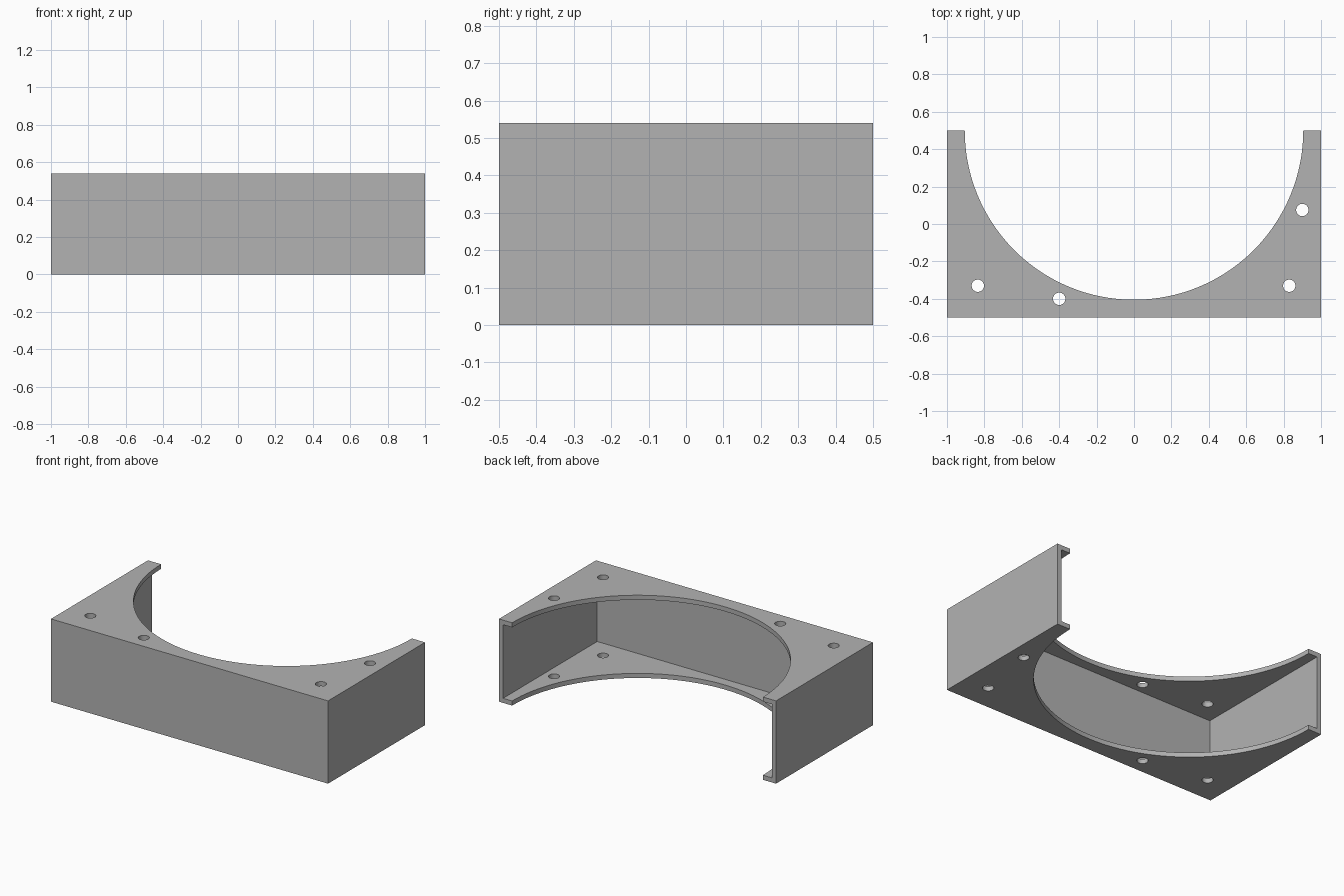
import bpy

if "Cube" in bpy.data.objects:
    bpy.data.objects.remove(bpy.data.objects["Cube"], do_unlink=True)

LENGTH, DEPTH, HEIGHT = 2.0, 1.0, 0.54
WALL = 0.03
ARC_RADIUS = 0.905
HOLE_RADIUS = 0.033
HOLES = [(-0.835, -0.33), (0.83, -0.33), (-0.4, -0.4), (0.9, 0.075)]

grey = bpy.data.materials.new("plain grey")
grey.use_nodes = True
colour = (0.45, 0.45, 0.45, 1)
grey.diffuse_color = colour
grey.node_tree.nodes["Principled BSDF"].inputs["Base Color"].default_value = colour


def box(name, low, high):
    centre = [(a + b) / 2 for a, b in zip(low, high)]
    bpy.ops.mesh.primitive_cube_add(size=1, location=centre)
    obj = bpy.context.object
    obj.name = name
    obj.scale = [b - a for a, b in zip(low, high)]
    bpy.ops.object.transform_apply(location=True, rotation=False, scale=True)
    obj.data.materials.append(grey)
    return obj


def cylinder(name, radius, x, y, sides):
    bpy.ops.mesh.primitive_cylinder_add(
        vertices=sides, radius=radius, depth=HEIGHT * 2, location=(x, y, HEIGHT / 2))
    obj = bpy.context.object
    obj.name = name
    obj.data.materials.append(grey)
    return obj


def cut(target, cutter):
    mod = target.modifiers.new(cutter.name, "BOOLEAN")
    mod.operation = "DIFFERENCE"
    mod.solver = "EXACT"
    mod.object = cutter
    bpy.context.view_layer.objects.active = target
    bpy.ops.object.modifier_apply(modifier=mod.name)
    bpy.data.objects.remove(cutter, do_unlink=True)


# Outer block of the bracket
x, y = LENGTH / 2, DEPTH / 2
bracket = box("channel_bracket", (-x, -y, 0), (x, y, HEIGHT))

# Hollow channel, open at the back
cut(bracket, box("channel_cutter", (-x + WALL, -y + WALL, WALL),
                 (x - WALL, y + WALL, HEIGHT - WALL)))

# Semicircular opening through both flanges
cut(bracket, cylinder("arc_cutter", ARC_RADIUS, 0, y, 128))

# Screw holes through both flanges
for hx, hy in HOLES:
    cut(bracket, cylinder("hole_cutter", HOLE_RADIUS, hx, hy, 32))

# Smooth curved rims, crisp edges elsewhere
bpy.ops.object.select_all(action="DESELECT")
bracket.select_set(True)
bpy.context.view_layer.objects.active = bracket
bpy.ops.object.shade_smooth_by_angle()
